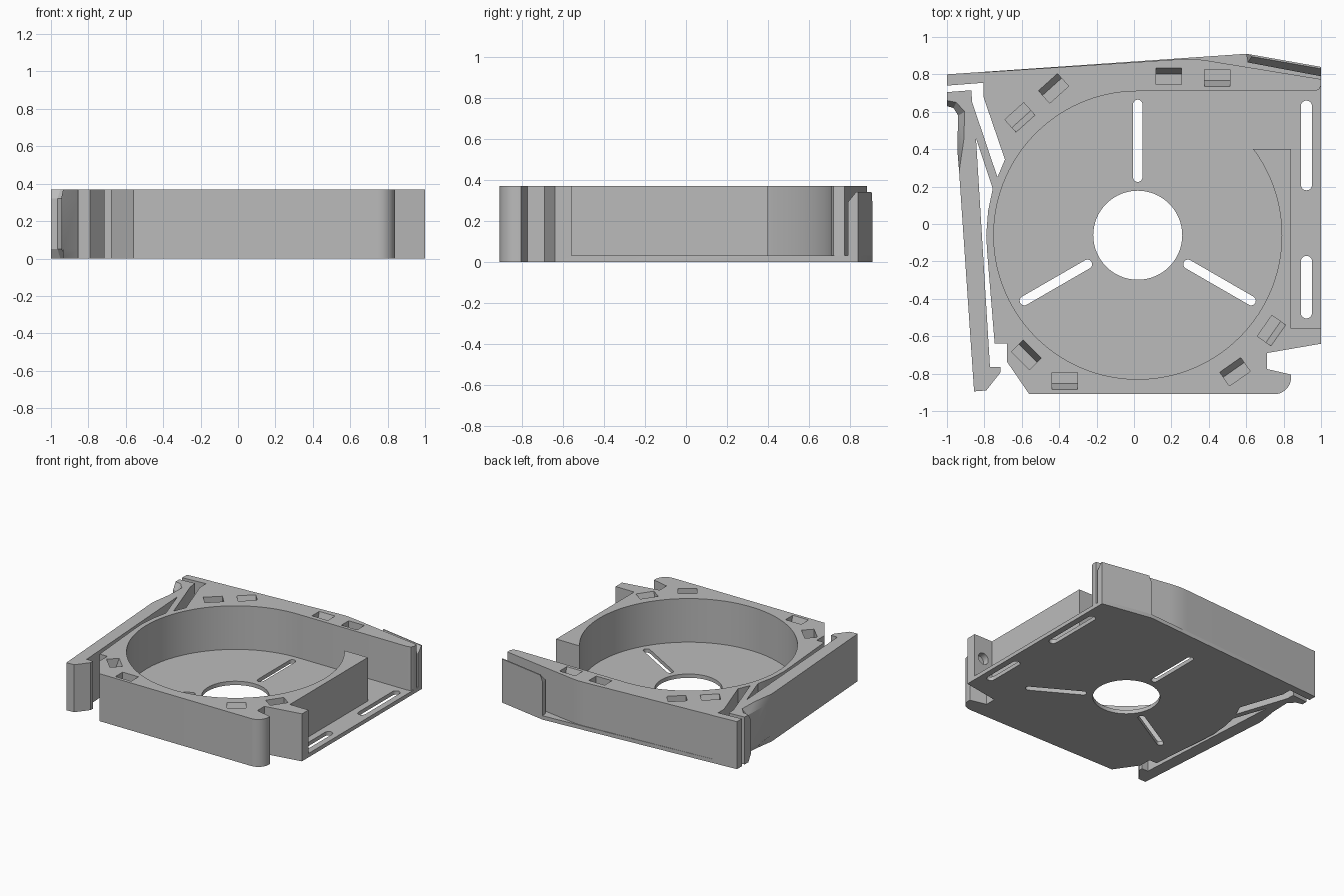
import bpy, bmesh, math
from mathutils import Matrix, Vector

if "Cube" in bpy.data.objects:
    bpy.data.objects.remove(bpy.data.objects["Cube"])

H, FLOOR = 0.37, 0.03
CX, CY, R = 0.02, -0.06, 0.77

grey = bpy.data.materials.new("plain grey")
grey.use_nodes = True
grey.diffuse_color = (0.5, 0.5, 0.5, 1)
grey.node_tree.nodes["Principled BSDF"].inputs["Base Color"].default_value = (0.5, 0.5, 0.5, 1)


def loft(name, layers, matrix=None):
    """Solid through matching outlines, given as (points, z) from bottom to top."""
    bm = bmesh.new()
    rings = [[bm.verts.new((x, y, z)) for x, y in pts] for pts, z in layers]
    n = len(rings[0])
    bm.faces.new(rings[0][::-1])
    bm.faces.new(rings[-1])
    for low, high in zip(rings, rings[1:]):
        for i in range(n):
            j = (i + 1) % n
            bm.faces.new((low[i], low[j], high[j], high[i]))
    if matrix:
        bm.transform(matrix)
    bmesh.ops.recalc_face_normals(bm, faces=bm.faces)
    mesh = bpy.data.meshes.new(name)
    bm.to_mesh(mesh)
    bm.free()
    mesh.materials.append(grey)
    obj = bpy.data.objects.new(name, mesh)
    bpy.context.collection.objects.link(obj)
    return obj


def prism(name, pts, z0, z1, matrix=None):
    return loft(name, [(pts, z0), (pts, z1)], matrix)


def arc(x, y, r, a0, a1, n):
    angles = [math.radians(a0 + (a1 - a0) * i / n) for i in range(n + 1)]
    return [(x + r * math.cos(a), y + r * math.sin(a)) for a in angles]


def circle(x, y, r, n):
    return arc(x, y, r, 0, 360, n)[:-1]


def capsule(p, q, r):
    """Outline of a slot with round ends."""
    a = math.degrees(math.atan2(q[1] - p[1], q[0] - p[0]))
    return arc(*q, r, a - 90, a + 90, 10) + arc(*p, r, a + 90, a + 270, 10)


def cut(target, cutter):
    cutter.hide_render = True
    mod = target.modifiers.new("cut", "BOOLEAN")
    mod.operation, mod.solver, mod.object = "DIFFERENCE", "EXACT", cutter
    bpy.context.view_layer.objects.active = target
    bpy.ops.object.modifier_apply(modifier=mod.name)
    bpy.data.objects.remove(cutter)


# Housing block with the hook at the front and the stepped left edge
outline = [(-0.56, -0.91)] + arc(0.75, -0.82, 0.09, -90, 0, 10) + [
    (0.84, -0.805), (0.71, -0.775), (0.71, -0.69), (1, -0.64), (1, 0.84),
    (0.6, 0.91), (-1, 0.8), (-1, 0.74), (-0.805, 0.755), (-0.805, 0.68),
    (-0.69, 0.345), (-0.755, 0.19), (-0.78, 0.07), (-0.79, -0.06),
    (-0.785, -0.15), (-0.745, -0.64), (-0.68, -0.64), (-0.68, -0.735)]
housing = prism("housing", outline, 0, H)

# Round cavity and its opening to the side
cut(housing, prism("cavity", circle(CX, CY, R, 120), FLOOR, 0.5))
opening = [(CX, 0.4), (0.84, 0.4), (0.84, -0.56), (1.1, -0.56), (1.1, 0.742),
           (1, 0.742), (0.99, 0.72), (0.965, CY + R), (CX, CY + R)]
cut(housing, prism("opening", opening, FLOOR, 0.5))

# Relief behind the back wall, leaving a thin lip
relief = [(-0.8, 0.812), (0.25, 0.881), (0.32, 0.883), (0.39, 0.874),
          (1.1, 0.758), (1.1, 1), (-0.8, 1)]
cut(housing, prism("relief", relief, FLOOR, 0.5))

# Centre hole, radial slots and side slots through the floor
cut(housing, prism("centre_hole", circle(CX, CY, 0.238, 64), -0.1, 0.2))
for k in range(3):
    a = math.radians(90 + 120 * k)
    p, q = [(CX + r * math.cos(a), CY + r * math.sin(a)) for r in (0.31, 0.7)]
    cut(housing, prism("radial_slot", capsule(p, q, 0.025), -0.1, 0.2))
for y0, y1 in ((0.21, 0.63), (-0.475, -0.2)):
    cut(housing, prism("side_slot", capsule((0.922, y0), (0.922, y1), 0.03), -0.1, 0.2))

# Blind hole in the block beside the opening
drill = Matrix.Translation(Vector((0.92, -0.5, 0.2))) @ Matrix.Rotation(math.pi / 2, 4, "X")
cut(housing, prism("blind_hole", circle(0, 0, 0.045, 32), -0.1, 0.11, drill))

# Pockets in the rim, each with one sloping end
section = [(-0.045, 0.5), (-0.045, 0.27), (0.012, 0.27), (0.045, H), (0.045, 0.5)]
pockets = [(0.185, 0.79, 90), (0.445, 0.78, 270), (-0.43, 0.725, 132), (-0.61, 0.57, -48),
           (-0.575, -0.70, 45), (-0.37, -0.84, 270), (0.54, -0.79, 125), (0.735, -0.57, -35)]
for x, y, a in pockets:
    place = (Matrix.Translation(Vector((x, y, 0))) @ Matrix.Rotation(math.radians(a), 4, "Z")
             @ Matrix.Rotation(math.pi / 2, 4, "X"))
    cut(housing, prism("pocket", section, -0.068, 0.068, place))

# Upright tab on the back lip, with a chamfered inner edge
tab = [(0.608, 0.864), (1, 0.79), (1, 0.84), (0.6, 0.91)]
tab_top = [(0.63, 0.895), (1, 0.83), (1, 0.84), (0.62, 0.907)]
back_tab = loft("back_tab", [(tab, 0.01), (tab, 0.29), (tab_top, 0.34)])

# Springy latch arm with a chamfered thumb grip
latch = [(-0.935, 0.28), (-0.855, -0.895), (-0.79, -0.89), (-0.715, -0.795),
         (-0.715, -0.765), (-0.77, -0.765), (-0.845, 0.46), (-0.755, 0.19),
         (-0.72, 0.215), (-0.73, 0.25), (-0.865, 0.65), (-0.87, 0.715), (-1, 0.705)]
grip = [(-1, 0.63), (-0.965, 0.62), (-0.94, 0.58), (-0.945, 0.4)]
grip_inner = [(-1, 0.66), (-0.95, 0.65), (-0.905, 0.6), (-0.91, 0.45)]
wide, narrow = latch + grip, latch + grip_inner
latch_arm = loft("latch_arm", [(narrow, 0), (wide, 0.05), (wide, 0.32), (narrow, H)])

# Smooth the round walls and keep edges sharp
for obj in (housing, back_tab, latch_arm):
    bpy.ops.object.select_all(action="DESELECT")
    obj.select_set(True)
    bpy.context.view_layer.objects.active = obj
    bpy.ops.object.shade_smooth_by_angle(angle=math.radians(25))
